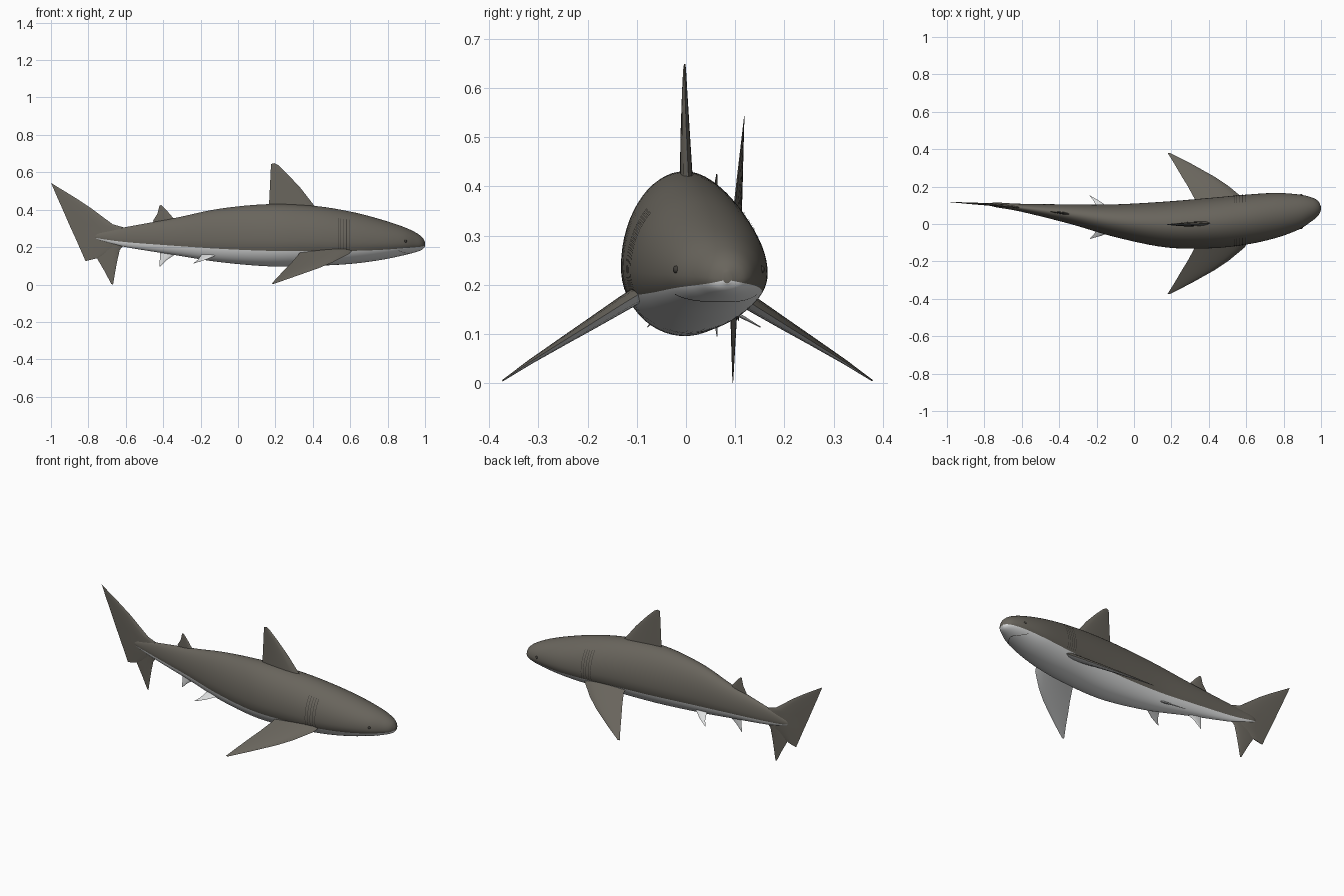
import bpy, bmesh, math
from mathutils import Vector

if "Cube" in bpy.data.objects:
    bpy.data.objects.remove(bpy.data.objects["Cube"])


def material(name, rgb):
    m = bpy.data.materials.new(name)
    m.diffuse_color = (*rgb, 1)
    m.use_nodes = True
    m.node_tree.nodes["Principled BSDF"].inputs["Base Color"].default_value = m.diffuse_color
    return m


GREY = material("brown_grey_skin", (0.14, 0.129, 0.108))
WHITE = material("pale_belly", (0.74, 0.75, 0.75))
DARK = material("dark_slits", (0.05, 0.046, 0.04))

# Body sections: x, y low, y high, z low, z high
ROWS = [
    (-.77, .100, .106, .250, .262), (-.74, .090, .115, .234, .280),
    (-.60, .065, .108, .200, .307), (-.34, .000, .105, .158, .355),
    (-.10, -.070, .105, .120, .405), (.17, -.125, .120, .097, .430),
    (.41, -.130, .140, .100, .420), (.60, -.110, .157, .110, .390),
    (.757, -.075, .166, .130, .350), (.88, -.030, .158, .155, .310),
    (.95, .015, .142, .173, .278), (.985, .045, .122, .187, .252),
    (1.0, .075, .092, .203, .226)]


def catmull(p0, p1, p2, p3, t):
    return tuple(.5 * (2*b + (c - a)*t + (2*a - 5*b + 4*c - d)*t*t
                       + (3*b - a - 3*c + d)*t**3)
                 for a, b, c, d in zip(p0, p1, p2, p3))


pts = [ROWS[0]] + ROWS + [ROWS[-1]]
SECTIONS = [catmull(*pts[i:i + 4], k / 6)
            for i in range(len(ROWS) - 1) for k in range(6)] + [ROWS[-1]]


def section_at(x):
    for a, b in zip(SECTIONS, SECTIONS[1:]):
        if a[0] <= x <= b[0]:
            t = (x - a[0]) / max(b[0] - a[0], 1e-6)
            return tuple(p + (q - p)*t for p, q in zip(a, b))
    return SECTIONS[-1]


def ring_point(sec, a, off=0.0):
    x, y0, y1, z0, z1 = sec
    h = z1 - z0
    s = math.sin(a)
    return Vector((x, (y0 + y1)/2 + ((y1 - y0)/2 + off)*math.cos(a),
                   z0 + .42*h + ((.58 if s > 0 else .42)*h + off)*s))


def bend(x):
    # y of the swimming spine
    if x < -.75:
        return .103 + (-.75 - x)*.062
    s = section_at(x)
    return (s[1] + s[2]) / 2


def finish(name, bm, mats, angle=40):
    bmesh.ops.remove_doubles(bm, verts=bm.verts, dist=1e-5)
    bmesh.ops.recalc_face_normals(bm, faces=bm.faces)
    me = bpy.data.meshes.new(name)
    bm.to_mesh(me)
    bm.free()
    ob = bpy.data.objects.new(name, me)
    bpy.context.collection.objects.link(ob)
    for m in mats:
        me.materials.append(m)
    bpy.ops.object.select_all(action='DESELECT')
    ob.select_set(True)
    bpy.context.view_layer.objects.active = ob
    bpy.ops.object.shade_smooth_by_angle(angle=math.radians(angle))
    return ob


def loft(bm, rings, rule=lambda j: 0):
    vs = [[bm.verts.new(p) for p in r] for r in rings]
    n = len(rings[0])
    for a, b in zip(vs, vs[1:]):
        for j in range(n):
            k = (j + 1) % n
            bm.faces.new((a[j], a[k], b[k], b[j])).material_index = rule(j)
    for r in (vs[0], vs[-1]):
        bm.faces.new(r)


# Body, pale below a line along the flanks
N = 60
bm = bmesh.new()
loft(bm, [[ring_point(s, math.tau*j/N) for j in range(N)] for s in SECTIONS],
     lambda j: 1 if 34 <= j < 56 else 0)
finish("body", bm, [GREY, WHITE], 70)


# Fins: lens sections between a leading and a trailing point
def fin(name, stations, normal, mats, rule=lambda j: 0, curved=True, n=10):
    normal = Vector(normal).normalized()
    rings = []
    for lead, trail, thick in stations:
        lead, trail = Vector(lead), Vector(trail)

        def pt(i, side):
            u = i / n
            p = lead.lerp(trail, u)
            p += normal*side*thick*1.3*math.sqrt(u)*(1 - u)
            if curved:
                p.y += bend(p.x)
            return p
        rings.append([pt(i, 1) for i in range(n + 1)]
                     + [pt(i, -1) for i in range(n - 1, 0, -1)])
    bm = bmesh.new()
    loft(bm, rings, rule)
    return finish(name, bm, mats)


def median_fin(name, rows, mat):
    # rows: lead x, lead z, trail x, trail z, thickness
    fin(name, [((a, 0, b), (c, 0, d), t) for a, b, c, d, t in rows],
        (0, 1, 0), [mat])


median_fin("first_dorsal_fin", [
    (.45, .38, .165, .39, .028), (.405, .425, .166, .43, .024),
    (.335, .515, .17, .51, .018), (.265, .59, .174, .59, .011),
    (.215, .638, .176, .635, .006), (.195, .649, .178, .645, .003)], GREY)
median_fin("second_dorsal_fin", [
    (-.32, .33, -.44, .32, .014), (-.345, .354, -.455, .34, .012),
    (-.38, .395, -.43, .38, .007), (-.41, .425, -.42, .422, .002)], GREY)
median_fin("anal_fin", [
    (-.31, .18, -.41, .20, .012), (-.34, .158, -.418, .172, .010),
    (-.38, .132, -.418, .135, .006), (-.418, .095, -.421, .097, .002)], WHITE)
median_fin("upper_tail_lobe", [
    (-.755, .14, -.815, .125, .004), (-.635, .20, -.848, .20, .014),
    (-.61, .25, -.87, .25, .018), (-.60, .302, -.893, .30, .016),
    (-.67, .322, -.902, .32, .014), (-.794, .414, -.943, .414, .010),
    (-.875, .467, -.966, .465, .006), (-1, .543, -.998, .54, .001)], GREY)
median_fin("lower_tail_lobe", [
    (-.60, .225, -.76, .225, .014), (-.632, .185, -.758, .17, .012),
    (-.645, .13, -.752, .137, .008), (-.658, .06, -.713, .07, .005),
    (-.668, 0, -.677, .002, .001)], GREY)

for side, label in ((1, "left"), (-1, "right")):
    # Pectoral fins: span, height, lead x, trail x, thickness
    rows = [(.08, .192, .62, .33, .036), (.13, .162, .59, .325, .032),
            (.20, .118, .505, .287, .024), (.25, .087, .43, .256, .018),
            (.32, .043, .305, .215, .010), (.376, .005, .195, .18, .003)]
    fin(label + "_pectoral_fin",
        [((a, side*y + .003, z), (b, side*y + .003, z), t)
         for y, z, a, b, t in rows],
        (0, side*.53, .85), [GREY, WHITE],
        lambda j: 0 if j < 10 else 1, curved=False)
    # Pelvic fins
    rows = [(.03, .17, -.10, -.19, .012), (.06, .152, -.125, -.20, .010),
            (.09, .132, -.175, -.215, .006), (.115, .114, -.233, -.238, .002)]
    fin(label + "_pelvic_fin",
        [((a, side*y, z), (b, side*y, z), t) for y, z, a, b, t in rows],
        (0, side*.55, .83), [WHITE])


# Thin strips laid on the skin
def strip(bm, path, width, off=.002):
    prev = None
    for x, a in path:
        cur = [bm.verts.new(ring_point(section_at(x + d), a, off))
               for d in (-width/2, width/2)]
        if prev:
            bm.faces.new((prev[0], prev[1], cur[1], cur[0]))
        prev = cur


# Gill slits, five on each flank
bm = bmesh.new()
for i in range(5):
    x = .535 + .015*i
    for flip in (False, True):
        angles = [math.radians(-20 + 66*k/14) for k in range(15)]
        strip(bm, [(x, math.pi - a if flip else a) for a in angles], .003)
finish("gill_slits", bm, [DARK])

# Mouth line curving under the snout
bm = bmesh.new()
strip(bm, [(.83 + .10*math.sin(math.radians(a))**2, -math.radians(a))
           for a in range(34, 147, 4)], .004, .0015)
finish("mouth_line", bm, [DARK])

# Eyes
bm = bmesh.new()
for a in (math.radians(8), math.radians(172)):
    p = ring_point(section_at(.895), a, -.003)
    new = bmesh.ops.create_uvsphere(bm, u_segments=16, v_segments=10, radius=.008)
    bmesh.ops.translate(bm, verts=new["verts"], vec=p)
finish("eyes", bm, [DARK], 60)
